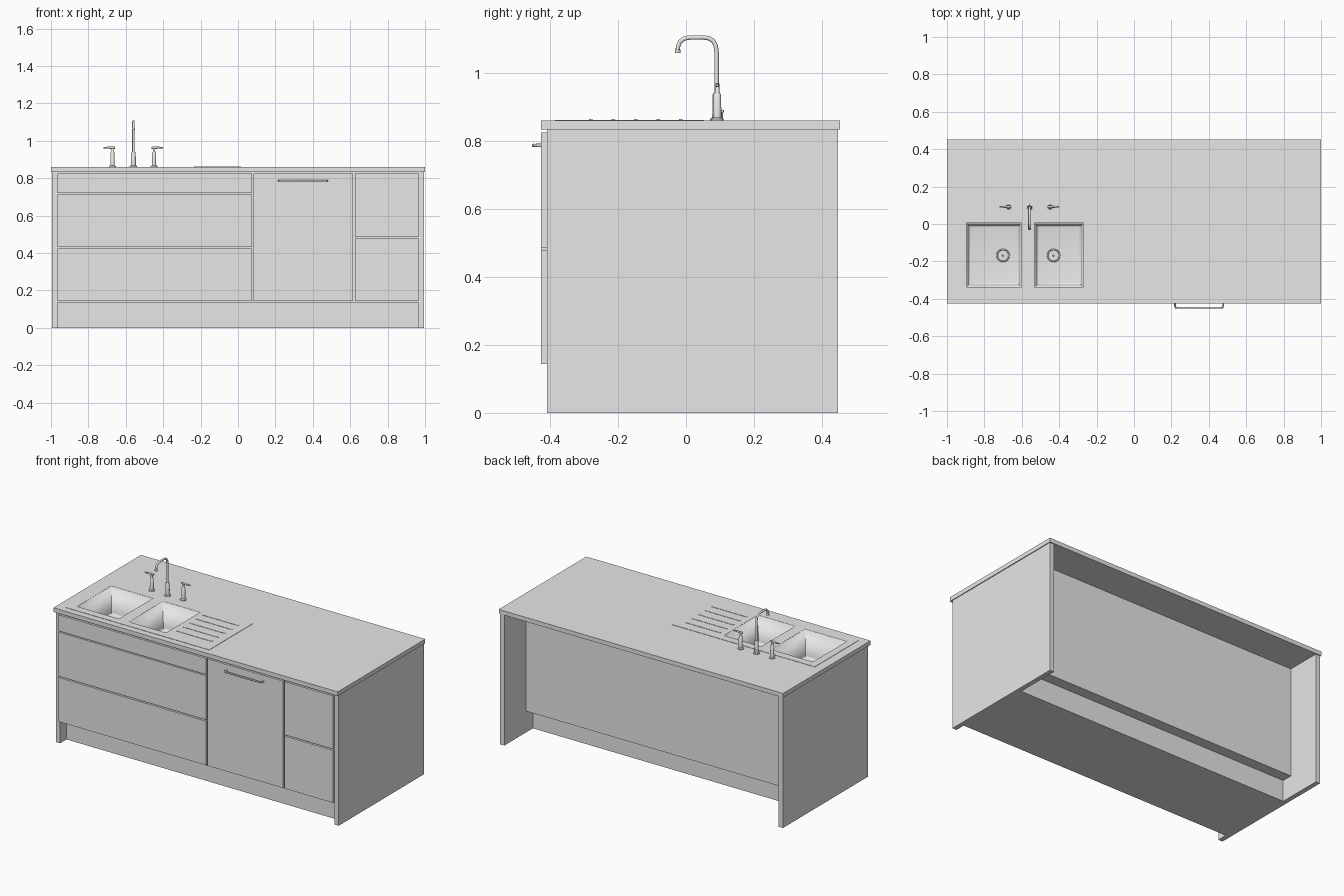
import bpy, bmesh, math
from mathutils import Vector, Matrix

cube = bpy.data.objects.get("Cube")
if cube:
    bpy.data.objects.remove(cube, do_unlink=True)

GREY = (0.8, 0.8, 0.8, 1.0)
mat = bpy.data.materials.new("light_grey")
mat.use_nodes = True
mat.diffuse_color = GREY
mat.node_tree.nodes["Principled BSDF"].inputs["Base Color"].default_value = GREY


def finish(name, bm, smooth=False):
    bmesh.ops.recalc_face_normals(bm, faces=bm.faces)
    me = bpy.data.meshes.new(name)
    bm.to_mesh(me)
    bm.free()
    me.materials.append(mat)
    ob = bpy.data.objects.new(name, me)
    bpy.context.collection.objects.link(ob)
    if smooth:
        bpy.ops.object.select_all(action='DESELECT')
        ob.select_set(True)
        bpy.context.view_layer.objects.active = ob
        bpy.ops.object.shade_smooth_by_angle(angle=math.radians(40))
    return ob


def add_box(bm, x0, x1, y0, y1, z0, z1):
    m = Matrix.Translation(((x0 + x1) / 2, (y0 + y1) / 2, (z0 + z1) / 2)) \
        @ Matrix.Diagonal((x1 - x0, y1 - y0, z1 - z0, 1))
    return bmesh.ops.create_cube(bm, size=1, matrix=m)["verts"]


def box(name, *bounds):
    bm = bmesh.new()
    add_box(bm, *bounds)
    return finish(name, bm)


def slab_with_holes(name, x0, x1, y0, y1, z0, z1, holes):
    """Flat slab with rectangular openings, extruded from a plan."""
    xs = sorted({x0, x1, *(v for h in holes for v in h[:2])})
    ys = sorted({y0, y1, *(v for h in holes for v in h[2:])})
    bm = bmesh.new()
    grid = [[bm.verts.new((x, y, z0)) for y in ys] for x in xs]
    for i in range(len(xs) - 1):
        for j in range(len(ys) - 1):
            cx, cy = (xs[i] + xs[i + 1]) / 2, (ys[j] + ys[j + 1]) / 2
            if not any(h[0] < cx < h[1] and h[2] < cy < h[3] for h in holes):
                bm.faces.new((grid[i][j], grid[i + 1][j], grid[i + 1][j + 1], grid[i][j + 1]))
    geo = bmesh.ops.extrude_face_region(bm, geom=bm.faces[:])["geom"]
    bmesh.ops.translate(bm, vec=(0, 0, z1 - z0),
                        verts=[v for v in geo if isinstance(v, bmesh.types.BMVert)])
    return finish(name, bm)


def lathe(name, x, y, profile, steps=24):
    """Spin a (radius, z) profile about a vertical axis."""
    bm = bmesh.new()
    vs = [bm.verts.new((x + r, y, z)) for r, z in profile]
    es = [bm.edges.new(p) for p in zip(vs, vs[1:])]
    bmesh.ops.spin(bm, geom=vs + es, cent=(x, y, 0), axis=(0, 0, 1),
                   angle=math.tau, steps=steps)
    bmesh.ops.remove_doubles(bm, verts=bm.verts, dist=1e-5)
    return finish(name, bm, True)


def tube(name, path, radii, sides=16):
    """Round tube along a path, with one radius for each point."""
    pts = [Vector(p) for p in path]
    bm = bmesh.new()
    rings = []
    for i, p in enumerate(pts):
        t = (pts[min(i + 1, len(pts) - 1)] - pts[max(i - 1, 0)]).normalized()
        u = t.cross(Vector((1, 0, 0)) if abs(t.x) < 0.5 else Vector((0, 0, 1))).normalized()
        w = t.cross(u)
        rings.append([bm.verts.new(p + radii[i] * (u * math.cos(a) + w * math.sin(a)))
                      for a in (math.tau * k / sides for k in range(sides))])
    for a, b in zip(rings, rings[1:]):
        for k in range(sides):
            n = (k + 1) % sides
            bm.faces.new((a[k], a[n], b[n], b[k]))
    bm.faces.new(rings[0])
    bm.faces.new(rings[-1])
    return finish(name, bm, True)


TOP = 0.859
BOWLS = {"left": (-0.532, -0.27, -0.337, 0.005), "right": (-0.896, -0.602, -0.337, 0.005)}
DRAIN_X = {"left": -0.43, "right": -0.70}

# Worktop and cabinet body, open behind for a seating overhang
slab_with_holes("worktop", -1, 1, -0.426, 0.453, 0.832, TOP, list(BOWLS.values()))
box("left_side_panel", 0.965, 0.995, -0.409, 0.447, 0, 0.832)
box("right_side_panel", -0.995, -0.965, -0.409, 0.447, 0, 0.832)
box("plinth", -0.965, 0.965, -0.345, 0.16, 0, 0.135)
box("cabinet_floor", -0.965, 0.965, -0.409, 0.228, 0.135, 0.15)
box("cabinet_back", -0.965, 0.965, 0.21, 0.228, 0.15, 0.832)
box("cabinet_front_frame", -0.965, 0.965, -0.409, -0.39, 0.15, 0.832)

# Drawer and door fronts
FRONTS = {
    "wide_drawer_bottom": (-0.965, 0.074, 0.144, 0.425),
    "wide_drawer_middle": (-0.965, 0.074, 0.433, 0.714),
    "wide_drawer_top": (-0.965, 0.074, 0.721, 0.824),
    "appliance_door": (0.082, 0.616, 0.144, 0.824),
    "narrow_drawer_bottom": (0.626, 0.965, 0.144, 0.478),
    "narrow_drawer_top": (0.626, 0.965, 0.486, 0.824),
}
for name, (x0, x1, z0, z1) in FRONTS.items():
    box(name, x0, x1, -0.426, -0.409, z0, z1)

# Appliance door handle
tube("door_handle", [(0.219, -0.42, 0.786), (0.219, -0.44, 0.786), (0.222, -0.446, 0.786),
                     (0.23, -0.448, 0.786), (0.466, -0.448, 0.786), (0.474, -0.446, 0.786),
                     (0.477, -0.44, 0.786), (0.477, -0.42, 0.786)], [0.005] * 8, 12)

# Sink surround with draining ribs
slab_with_holes("sink_rim", -0.943, 0.067, -0.385, 0.053, TOP - 0.002, TOP + 0.002,
                list(BOWLS.values()))
bm = bmesh.new()
for i in range(5):
    y = -0.28 + 0.066 * i
    add_box(bm, -0.235, 0.015, y - 0.005, y + 0.005, TOP, TOP + 0.004)
finish("draining_ribs", bm)

# Sink bowls and drains
DEPTH = 0.17
for side, (x0, x1, y0, y1) in BOWLS.items():
    bm = bmesh.new()
    verts = add_box(bm, x0, x1, y0, y1, TOP - DEPTH, TOP + 0.001)
    cx, cy = (x0 + x1) / 2, (y0 + y1) / 2
    low = [v for v in verts if v.co.z < TOP - 0.05]
    for v in low:
        v.co.x -= math.copysign(0.012, v.co.x - cx)
        v.co.y -= math.copysign(0.012, v.co.y - cy)
    bmesh.ops.delete(bm, geom=[f for f in bm.faces if f.calc_center_median().z > TOP],
                     context='FACES_ONLY')
    floor_edges = [e for e in bm.edges if all(v in low for v in e.verts)]
    bmesh.ops.bevel(bm, geom=floor_edges, offset=0.012, segments=3, profile=0.5,
                    affect='EDGES')
    bowl = finish(side + "_sink_bowl", bm, True)
    # normals face into the bowl; the wall thickens outwards
    bowl.data.flip_normals()
    if sum(f.normal.z * f.area for f in bowl.data.polygons) < 0:
        bowl.data.flip_normals()
    mod = bowl.modifiers.new("wall", 'SOLIDIFY')
    mod.thickness = 0.004
    mod.offset = -1
    z = TOP - DEPTH
    lathe(side + "_drain", DRAIN_X[side], -0.168,
          [(0, z + 0.003), (0.004, z + 0.003), (0.005, z + 0.001), (0.028, z + 0.001),
           (0.030, z + 0.004), (0.034, z + 0.004), (0.036, z)], 32)

# Tap: body, swan-neck spout and small back knob
TX, TY = -0.559, 0.09
lathe("tap_body", TX, TY, [(0, TOP), (0.020, TOP), (0.020, 0.864), (0.013, 0.868),
                           (0.012, 0.935), (0.009, 0.941), (0, 0.941)])
path = [(0.09, 0.93), (0.09, 1.06), (0.087, 1.08), (0.079, 1.094), (0.066, 1.101),
        (0.05, 1.103), (0.01, 1.103), (-0.005, 1.1), (-0.017, 1.091), (-0.023, 1.078),
        (-0.024, 1.068), (-0.0242, 1.067), (-0.0245, 1.057)]
tube("tap_spout", [(TX, y, z) for y, z in path], [0.0065] * 11 + [0.0085] * 2)
tube("tap_rod", [(TX, 0.107, 0.862), (TX, 0.107, 0.882), (TX, 0.107, 0.883),
                 (TX, 0.107, 0.89)], [0.002, 0.002, 0.004, 0.004], 12)

# Lever handles on either side of the tap
for side, hx, d in (("left", -0.449, 1), ("right", -0.671, -1)):
    lathe(side + "_tap_handle", hx, TY + 0.002,
          [(0, TOP), (0.018, TOP), (0.018, 0.864), (0.012, 0.868), (0.011, 0.936),
           (0.006, 0.942), (0.006, 0.968), (0, 0.968)])
    tube(side + "_tap_lever", [(hx - d * 0.014, TY + 0.002, 0.963),
                               (hx + d * 0.01, TY + 0.002, 0.963),
                               (hx + d * 0.048, TY + 0.002, 0.963)],
         [0.006, 0.006, 0.004], 12)
